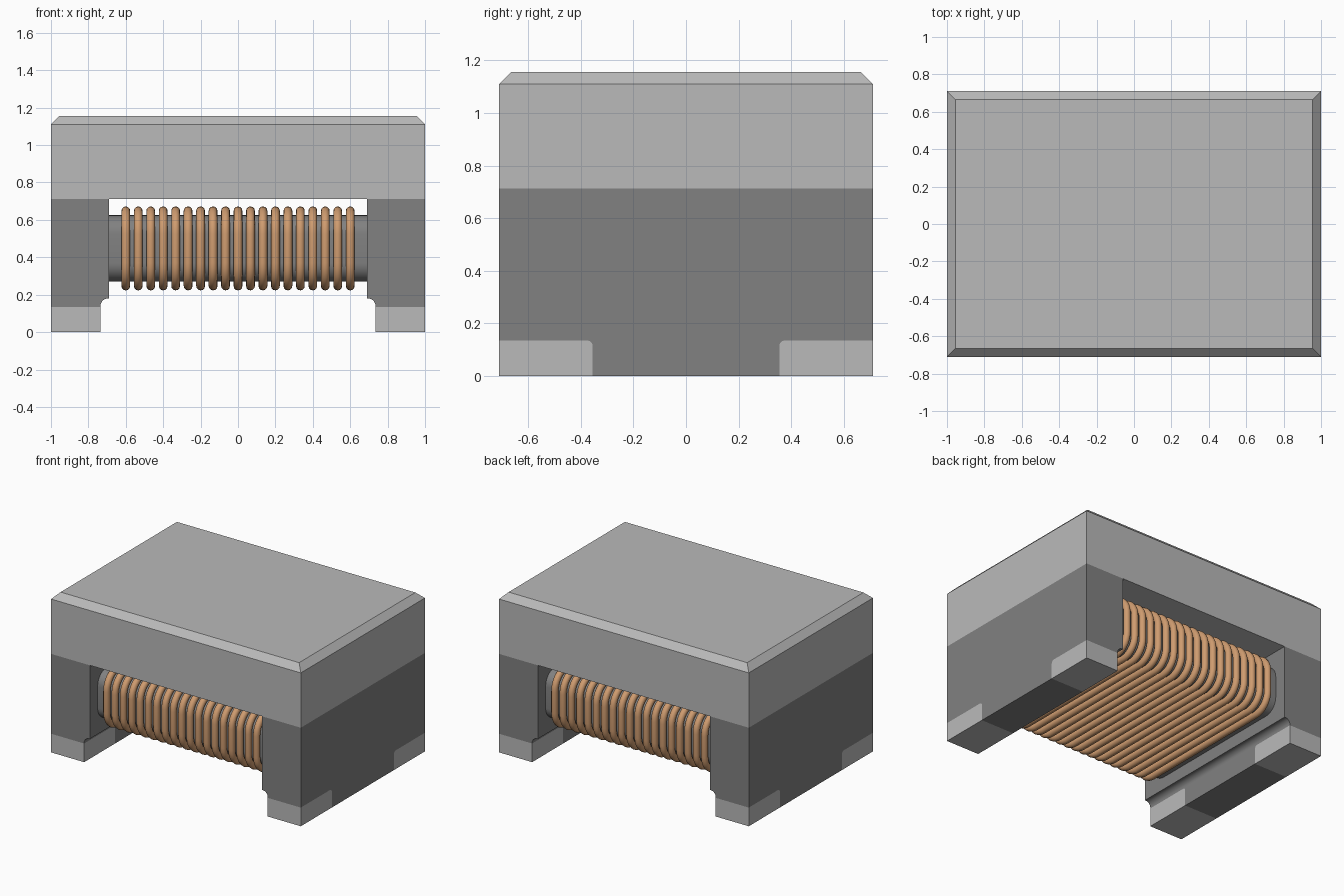
import bpy, bmesh, math
from mathutils import Vector

cube = bpy.data.objects.get("Cube")
if cube:
    bpy.data.objects.remove(cube, do_unlink=True)


def material(name, rgb):
    m = bpy.data.materials.new(name)
    m.use_nodes = True
    m.diffuse_color = (*rgb, 1)
    bsdf = m.node_tree.nodes["Principled BSDF"]
    bsdf.inputs["Base Color"].default_value = (*rgb, 1)
    bsdf.inputs["Roughness"].default_value = 0.6
    return m


LIGHT = material("light grey", (0.49, 0.49, 0.49))
DARK = material("dark grey", (0.22, 0.22, 0.22))
COPPER = material("copper", (0.62, 0.33, 0.16))

HX, HY = 1.0, 0.71             # half length and half depth
POST_X, FOOT_X = 0.69, 0.735   # inner faces of posts and feet
LID_Z, TOP_Z, CHAMFER = 0.713, 1.155, 0.045
FOOT_Z, PAD_Z, PAD_Y = 0.14, 0.135, 0.355
CORE_Y, CORE_Z, CORE_H, CORE_R = 0.62, 0.4475, 0.1775, 0.1
WIRE_R, TURNS, COIL_X = 0.0235, 19, 0.6


def finish(bm, name, mat, smooth=False):
    bmesh.ops.recalc_face_normals(bm, faces=bm.faces)
    mesh = bpy.data.meshes.new(name)
    bm.to_mesh(mesh)
    bm.free()
    mesh.materials.append(mat)
    ob = bpy.data.objects.new(name, mesh)
    bpy.context.collection.objects.link(ob)
    if smooth:
        bpy.ops.object.select_all(action='DESELECT')
        ob.select_set(True)
        bpy.context.view_layer.objects.active = ob
        bpy.ops.object.shade_smooth_by_angle(angle=math.radians(35))
    return ob


def prism(name, mat, points, axis, start, end, smooth=False):
    """Extrude a profile along x (points are y, z) or along y (points are x, z)."""
    bm = bmesh.new()
    place = (lambda p: (start, *p)) if axis == 0 else (lambda p: (p[0], start, p[1]))
    face = bm.faces.new([bm.verts.new(place(p)) for p in points])
    ext = bmesh.ops.extrude_face_region(bm, geom=[face])
    move = Vector((0, 0, 0))
    move[axis] = end - start
    verts = [v for v in ext["geom"] if isinstance(v, bmesh.types.BMVert)]
    bmesh.ops.translate(bm, verts=verts, vec=move)
    return finish(bm, name, mat, smooth)


def arc(cx, cz, r, a0, a1, n=8):
    angles = [math.radians(a0 + (a1 - a0) * i / n) for i in range(n + 1)]
    return [(cx + r * math.cos(a), cz + r * math.sin(a)) for a in angles]


def rounded_section(grow=0.0):
    """Core cross-section in y, z, optionally grown outwards."""
    y, z = CORE_Y - CORE_R, CORE_H - CORE_R
    pts = []
    for i, (sy, sz) in enumerate([(1, 1), (-1, 1), (-1, -1), (1, -1)]):
        pts += arc(sy * y, CORE_Z + sz * z, CORE_R + grow, 90 * i, 90 * i + 90)
    return pts


# Lid with a chamfered top edge
bm = bmesh.new()
rings = []
for inset, z in [(0, LID_Z), (0, TOP_Z - CHAMFER), (CHAMFER, TOP_Z)]:
    rings.append([bm.verts.new((sx * (HX - inset), sy * (HY - inset), z))
                  for sx, sy in [(1, 1), (-1, 1), (-1, -1), (1, -1)]])
bm.faces.new(rings[0])
bm.faces.new(rings[-1])
for a, b in zip(rings, rings[1:]):
    for i in range(4):
        j = (i + 1) % 4
        bm.faces.new((a[i], a[j], b[j], b[i]))
finish(bm, "lid", LIGHT)

# Posts, feet and solder pads on both ends
for s, side in [(1, "left"), (-1, "right")]:
    # post with a small rounded step above the foot
    step = arc(FOOT_X - 0.04, FOOT_Z, 0.04, 0, 90)
    post = [(HX, FOOT_Z)] + step + [(POST_X, 0.18), (POST_X, LID_Z), (HX, LID_Z)]
    prism(side + "_post", DARK, [(s * x, z) for x, z in post], 1, -HY, HY, True)

    # foot centre, fitted around the rounded pad corners
    half = [(PAD_Y, 0)] + arc(PAD_Y + 0.02, PAD_Z - 0.02, 0.02, 180, 90, 5)
    half += [(HY, PAD_Z), (HY, FOOT_Z)]
    foot = half + [(-y, z) for y, z in reversed(half)]
    prism(side + "_foot", DARK, foot, 0, s * FOOT_X, s * HX)

    # pads at the front and back of the foot
    pad = half[:-1] + [(HY, 0)]
    for t, end in [(-1, "front"), (1, "back")]:
        prism(f"{side}_{end}_pad", LIGHT, [(t * y, z) for y, z in pad],
              0, s * FOOT_X, s * HX)

# Core bar between the posts
prism("core", DARK, rounded_section(), 0, -POST_X, POST_X, True)

# Wire turns wrapped around the core
bm = bmesh.new()
SIDES = 12
for k in range(TURNS):
    cx = -COIL_X + 2 * COIL_X * k / (TURNS - 1)
    loops = []
    for i in range(SIDES):
        a = 2 * math.pi * i / SIDES
        x = cx + WIRE_R * math.cos(a)
        section = rounded_section(WIRE_R + WIRE_R * math.sin(a))
        loops.append([bm.verts.new((x, y, z)) for y, z in section])
    n = len(loops[0])
    for i in range(SIDES):
        a, b = loops[i], loops[(i + 1) % SIDES]
        for j in range(n):
            m = (j + 1) % n
            bm.faces.new((a[j], a[m], b[m], b[j]))
finish(bm, "wire_coil", COPPER, True)
